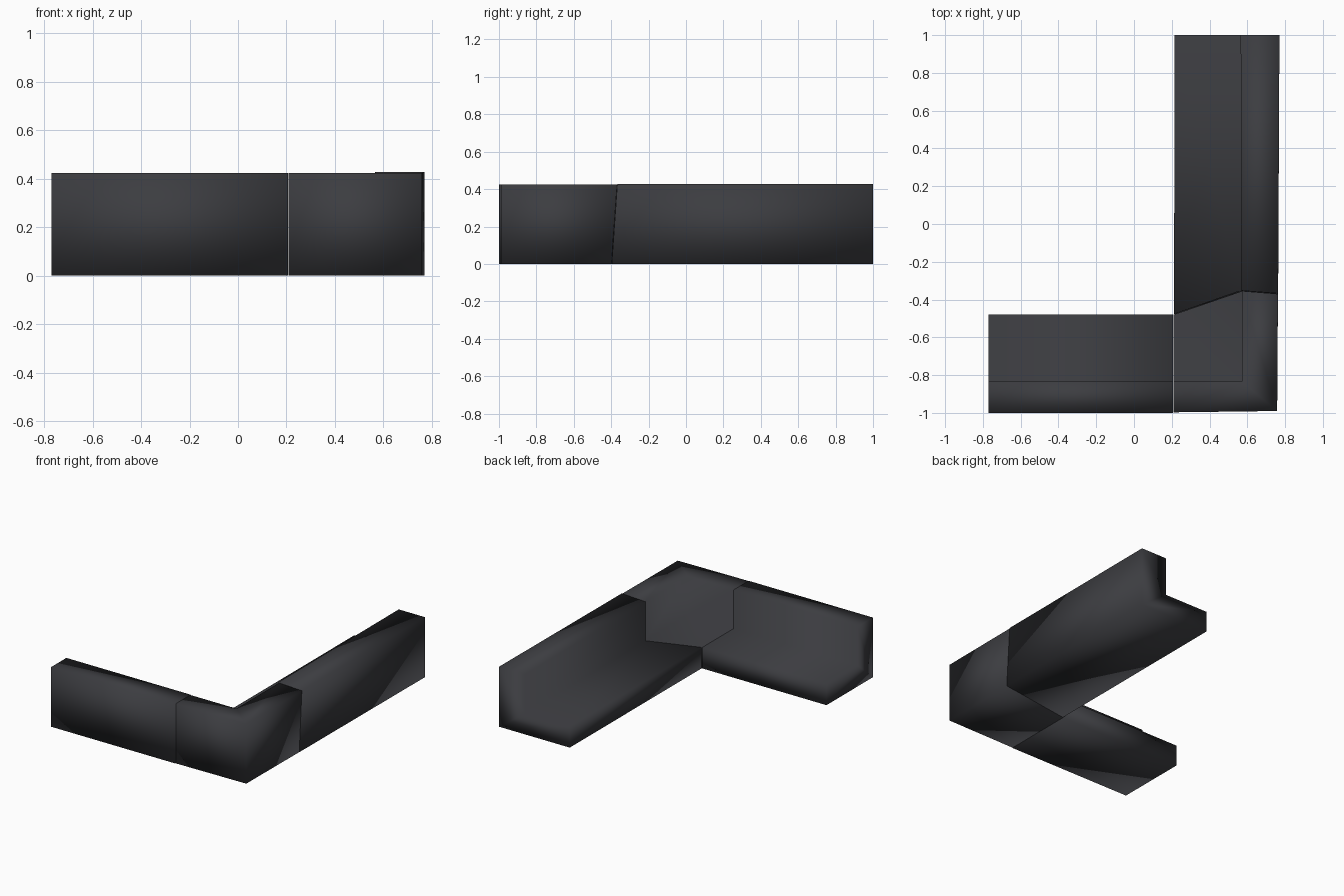
import bpy
import bmesh

if "Cube" in bpy.data.objects:
    bpy.data.objects.remove(bpy.data.objects["Cube"])

SEAT_Z = 0.15

fabric = bpy.data.materials.new("charcoal fabric")
fabric.diffuse_color = (0.045, 0.046, 0.052, 1.0)
fabric.use_nodes = True
fabric.node_tree.nodes["Principled BSDF"].inputs["Base Color"].default_value = fabric.diffuse_color


def ring(outer, inner, front, top, lean=0.0):
    """L-shaped seat cross-section; lean slides the lower outer edge along y."""
    return [
        (outer[0], outer[1] - lean, 0.0),
        (*outer, top),
        (*inner, top),
        (*inner, SEAT_Z),
        (*front, SEAT_Z),
        (*front, 0.0),
    ]


def sofa_section(name, rings):
    """Bridge the cross-sections, cap both ends and shade smooth."""
    bm = bmesh.new()
    loops = [[bm.verts.new(p) for p in r] for r in rings]
    n = len(loops[0])
    for a, b in zip(loops, loops[1:]):
        for i in range(n):
            j = (i + 1) % n
            bm.faces.new((a[i], a[j], b[j], b[i]))
    bm.faces.new(loops[0])
    bm.faces.new(loops[-1])
    bmesh.ops.remove_doubles(bm, verts=bm.verts[:], dist=0.0005)
    bmesh.ops.recalc_face_normals(bm, faces=bm.faces[:])
    for f in bm.faces:
        f.smooth = True
    mesh = bpy.data.meshes.new(name)
    bm.to_mesh(mesh)
    bm.free()
    mesh.materials.append(fabric)
    obj = bpy.data.objects.new(name, mesh)
    bpy.context.collection.objects.link(obj)


# Short straight section, backrest along the front
sofa_section("short_section", [
    ring((x, -1.0), (x, -0.83), (x, -0.48), 0.425) for x in (-0.77, 0.207)
])

# Corner section, turning around its inner seat corner
sofa_section("corner_section", [
    ring((0.209, -0.997), (0.209, -0.835), (0.209, -0.48), 0.425),
    ring((0.758, -0.99), (0.572, -0.835), (0.209, -0.48), 0.425),
    ring((0.762, -0.37), (0.572, -0.355), (0.209, -0.48), 0.425, 0.03),
])

# Long straight section, backrest along the right, with a slanted joint
sofa_section("long_section", [
    ring((0.763, -0.367), (0.567, -0.352), (0.212, -0.477), 0.428, 0.03),
    ring((0.77, 1.0), (0.565, 1.0), (0.215, 1.0), 0.428),
])
